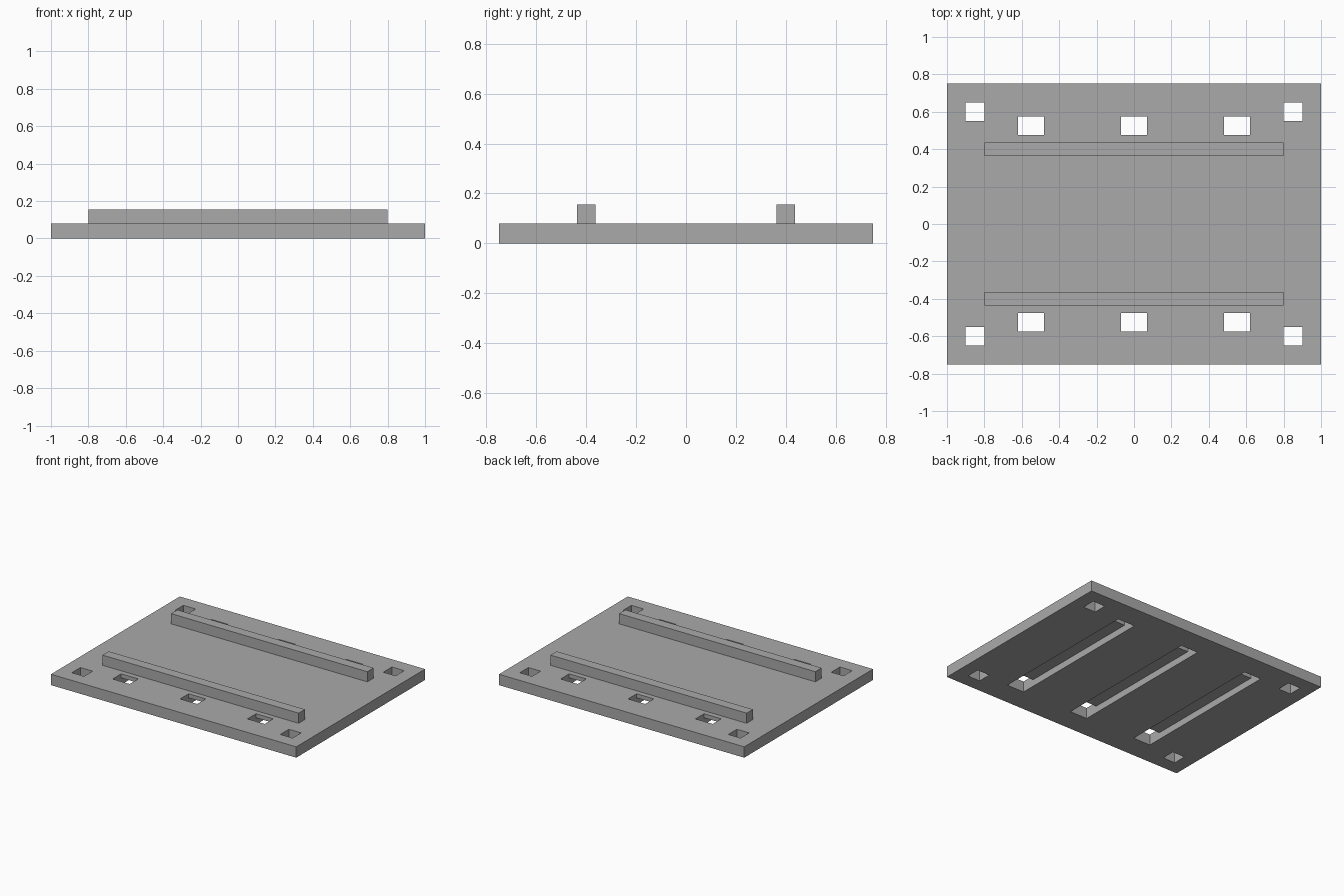
import bpy
import bmesh

old = bpy.data.objects.get("Cube")
if old:
    bpy.data.objects.remove(old, do_unlink=True)

GREY = (0.4, 0.4, 0.4, 1.0)
grey = bpy.data.materials.new("plain grey")
grey.use_nodes = True
grey.diffuse_color = GREY
grey.node_tree.nodes["Principled BSDF"].inputs["Base Color"].default_value = GREY


def prism(name, profile, x_min, x_max):
    """Extrude a closed (y, z) profile along x."""
    bm = bmesh.new()
    face = bm.faces.new([bm.verts.new((x_min, y, z)) for y, z in profile])
    side = bmesh.ops.extrude_face_region(bm, geom=[face])["geom"]
    verts = [v for v in side if isinstance(v, bmesh.types.BMVert)]
    bmesh.ops.translate(bm, vec=(x_max - x_min, 0, 0), verts=verts)
    bmesh.ops.recalc_face_normals(bm, faces=bm.faces)
    mesh = bpy.data.meshes.new(name)
    bm.to_mesh(mesh)
    bm.free()
    mesh.materials.append(grey)
    obj = bpy.data.objects.new(name, mesh)
    bpy.context.collection.objects.link(obj)
    return obj


def box(name, x, y, z):
    """Box from (min, max) pairs."""
    return prism(name, [(y[0], z[0]), (y[1], z[0]), (y[1], z[1]), (y[0], z[1])], *x)


def cut(target, cutter):
    cutter.hide_render = True
    mod = target.modifiers.new("cut", 'BOOLEAN')
    mod.operation = 'DIFFERENCE'
    mod.solver = 'EXACT'
    mod.object = cutter
    bpy.context.view_layer.objects.active = target
    bpy.ops.object.modifier_apply(modifier=mod.name)
    bpy.data.objects.remove(cutter, do_unlink=True)


# Base plate
THICK = 0.08
plate = box("base_plate", (-1, 1), (-0.75, 0.75), (0, THICK))

# Square corner holes
for sx in (-1, 1):
    for sy in (-1, 1):
        cx, cy = 0.85 * sx, 0.6 * sy
        cut(plate, box("corner_hole", (cx - 0.05, cx + 0.05),
                       (cy - 0.05, cy + 0.05), (-0.1, 0.2)))

# Strap channels: open underneath, breaking through the top at both ends
OUT, INN, DEPTH = 0.575, 0.475, 0.05
half = [(OUT, -0.1), (OUT, 0.2), (INN, 0.2), (INN, DEPTH)]
channel = half + [(-y, z) for y, z in reversed(half)]
for cx in (-0.55, 0, 0.55):
    cut(plate, prism("strap_channel", channel, cx - 0.07, cx + 0.07))

# Raised rails on the top
for name, cy in (("front_rail", -0.4), ("back_rail", 0.4)):
    box(name, (-0.8, 0.8), (cy - 0.0365, cy + 0.0365), (THICK, 0.155))
